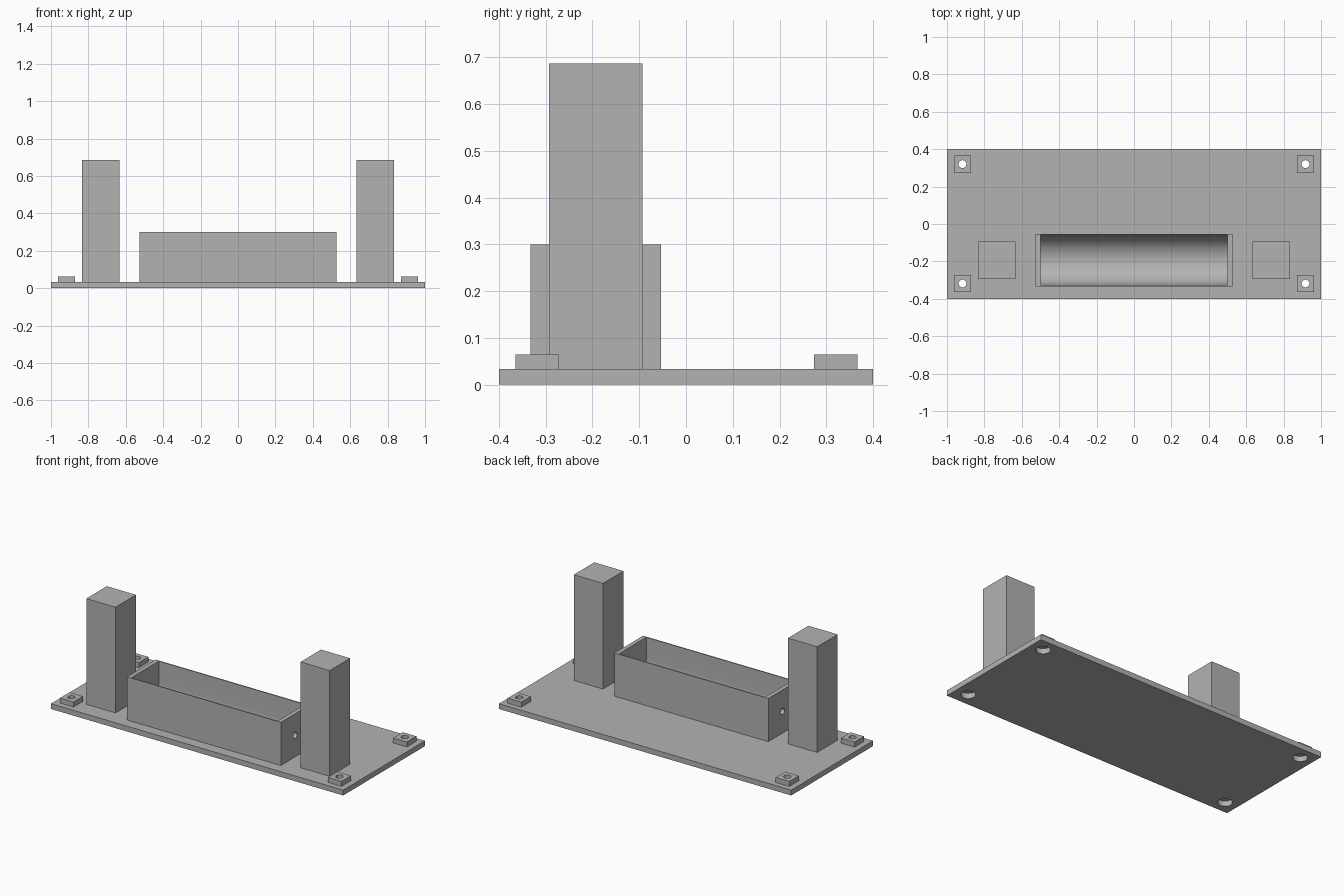
import bpy, math
from mathutils import Matrix

default = bpy.data.objects.get("Cube")
if default:
    bpy.data.objects.remove(default, do_unlink=True)

grey = bpy.data.materials.new("plain grey")
grey.use_nodes = True
COLOUR = (0.45, 0.45, 0.45, 1)
grey.diffuse_color = COLOUR
grey.node_tree.nodes["Principled BSDF"].inputs["Base Color"].default_value = COLOUR

BASE = 0.033      # plate thickness
ROW_Y = -0.193    # centre line of trough and posts
RIM = 0.30        # trough top
RADIUS = 0.133    # trough channel radius


def box(name, x, y, z0, z1, sx, sy):
    bpy.ops.mesh.primitive_cube_add(size=1, location=(x, y, (z0 + z1) / 2))
    ob = bpy.context.object
    ob.name = name
    ob.data.transform(Matrix.Diagonal((sx, sy, z1 - z0, 1)))
    ob.data.materials.append(grey)
    return ob


def rod(x, y, z, radius, depth, along_x=False, sides=32):
    turn = (0, math.pi / 2, 0) if along_x else (0, 0, 0)
    bpy.ops.mesh.primitive_cylinder_add(vertices=sides, radius=radius, depth=depth,
                                        location=(x, y, z), rotation=turn)
    ob = bpy.context.object
    ob.name = "cutter"
    ob.hide_render = True
    return ob


def channel(length):
    # U-shaped profile extruded along x
    mid = RIM - RADIUS
    steps = 48
    profile = [(-RADIUS, RIM + 0.1)]
    for i in range(steps + 1):
        a = math.pi + math.pi * i / steps
        profile.append((RADIUS * math.cos(a), mid + RADIUS * math.sin(a)))
    profile.append((RADIUS, RIM + 0.1))
    n = len(profile)
    verts = [(x, ROW_Y + y, z) for x in (-length / 2, length / 2) for y, z in profile]
    faces = [(i, (i + 1) % n, n + (i + 1) % n, n + i) for i in range(n)]
    faces += [tuple(reversed(range(n))), tuple(range(n, 2 * n))]
    mesh = bpy.data.meshes.new("cutter")
    mesh.from_pydata([v for v in verts], [], [tuple(reversed(f)) for f in faces])
    import bmesh
    bm = bmesh.new()
    bm.from_mesh(mesh)
    bmesh.ops.recalc_face_normals(bm, faces=bm.faces)
    bm.to_mesh(mesh)
    bm.free()
    ob = bpy.data.objects.new("cutter", mesh)
    ob.hide_render = True
    bpy.context.collection.objects.link(ob)
    return ob


def cut(ob, cutters):
    bpy.ops.object.select_all(action='DESELECT')
    ob.select_set(True)
    bpy.context.view_layer.objects.active = ob
    for c in cutters:
        mod = ob.modifiers.new("cut", 'BOOLEAN')
        mod.operation = 'DIFFERENCE'
        mod.solver = 'EXACT'
        mod.object = c
        bpy.ops.object.modifier_apply(modifier=mod.name)
    bpy.ops.object.shade_smooth_by_angle(angle=math.radians(30))


# Base plate and corner pads, with a wide bore below and a small hole above
plate = box("base_plate", 0, 0, 0, BASE, 2, 0.8)
bores = []
for side, x in (("left", 0.917), ("right", -0.917)):
    for end, y in (("back", 0.32), ("front", -0.318)):
        bore = rod(x, y, 0, 0.041, 0.1)
        bores.append(bore)
        pad = box(f"{end}_{side}_pad", x, y, BASE, 0.064, 0.093, 0.093)
        hole = rod(x, y, 0.05, 0.021, 0.2)
        cut(pad, [hole])
        bpy.data.objects.remove(hole, do_unlink=True)
cut(plate, bores)

# Trough with a rounded channel and a pin hole through each end
trough = box("trough", 0, ROW_Y, 0.02, RIM, 1.053, 0.28)
hollow = channel(1.0)
pin = rod(0, ROW_Y, RIM - RADIUS, 0.019, 1.3, along_x=True)
cut(trough, [hollow, pin])
for ob in bores + [hollow, pin]:
    bpy.data.objects.remove(ob, do_unlink=True)

# Square posts beside the trough
for side, x in (("left", 0.733), ("right", -0.733)):
    box(f"{side}_post", x, ROW_Y, BASE, 0.687, 0.2, 0.2)
